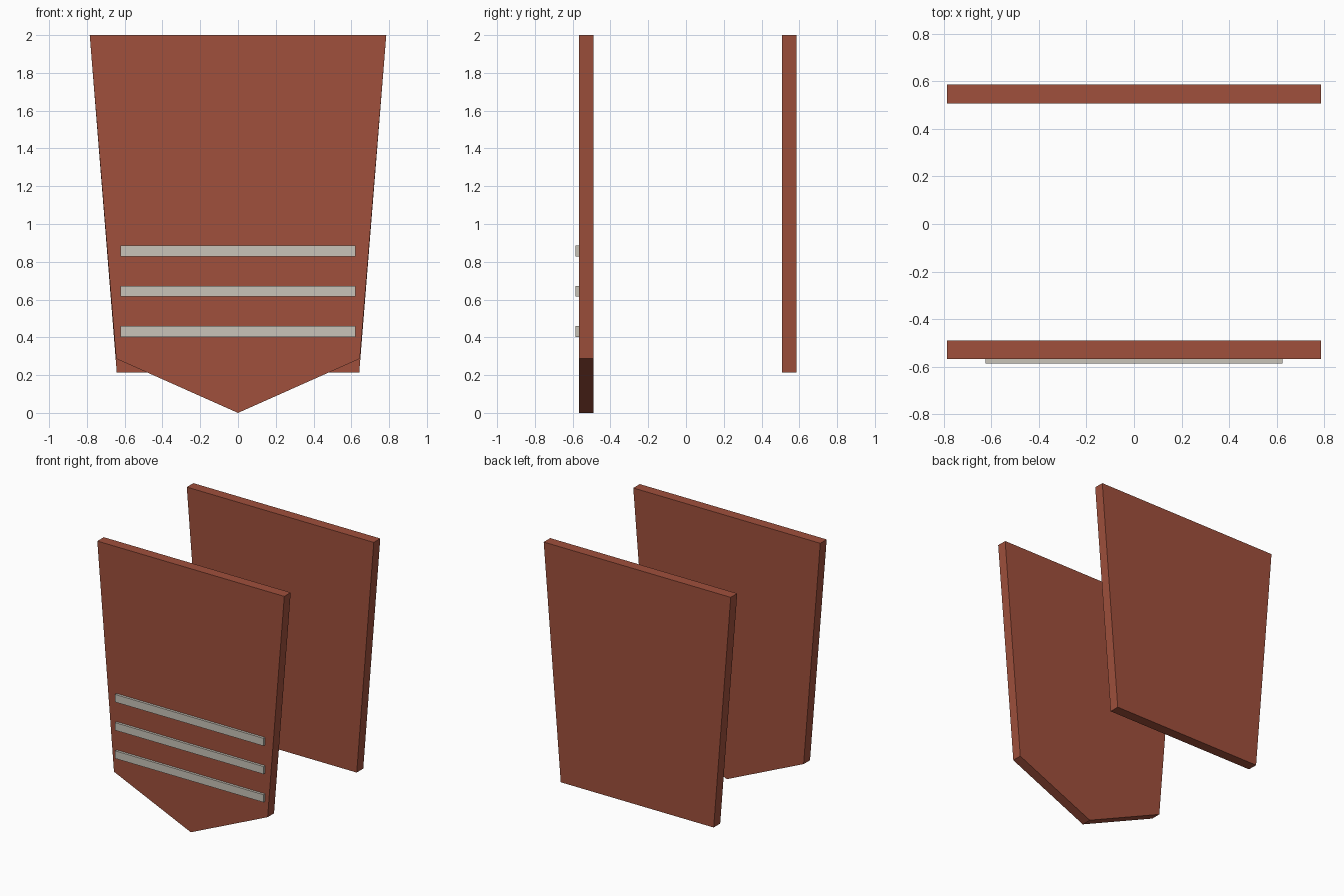
import bpy, bmesh

if "Cube" in bpy.data.objects:
    bpy.data.objects.remove(bpy.data.objects["Cube"])


def material(name, color):
    m = bpy.data.materials.new(name)
    m.diffuse_color = (*color, 1)
    m.use_nodes = True
    m.node_tree.nodes["Principled BSDF"].inputs["Base Color"].default_value = m.diffuse_color
    return m


def slab(name, outline, y_front, y_back, mat):
    """Extrude an x-z outline along y."""
    bm = bmesh.new()
    face = bm.faces.new([bm.verts.new((x, y_front, z)) for x, z in outline])
    ext = bmesh.ops.extrude_face_region(bm, geom=[face])
    verts = [v for v in ext["geom"] if isinstance(v, bmesh.types.BMVert)]
    bmesh.ops.translate(bm, verts=verts, vec=(0, y_back - y_front, 0))
    bmesh.ops.recalc_face_normals(bm, faces=bm.faces)
    mesh = bpy.data.meshes.new(name)
    bm.to_mesh(mesh)
    bm.free()
    mesh.materials.append(mat)
    obj = bpy.data.objects.new(name, mesh)
    bpy.context.collection.objects.link(obj)
    return obj


cloth = material("rust_red", (0.35, 0.08, 0.045))
trim = material("pale_grey", (0.58, 0.55, 0.48))

# Front panel with pointed lower edge
slab("front_panel", [(-0.785, 2), (-0.645, 0.287), (0, 0), (0.645, 0.287), (0.785, 2)],
     -0.566, -0.489, cloth)

# Back panel with straight lower edge
slab("back_panel", [(-0.785, 2), (-0.642, 0.215), (0.642, 0.215), (0.785, 2)],
     0.507, 0.585, cloth)

# Raised stripes across the front panel
for i in range(3):
    z = 0.43 + 0.214 * i
    slab(f"stripe_{i + 1}", [(-0.623, z - 0.029), (0.623, z - 0.029), (0.623, z + 0.029), (-0.623, z + 0.029)],
         -0.585, -0.56, trim)
